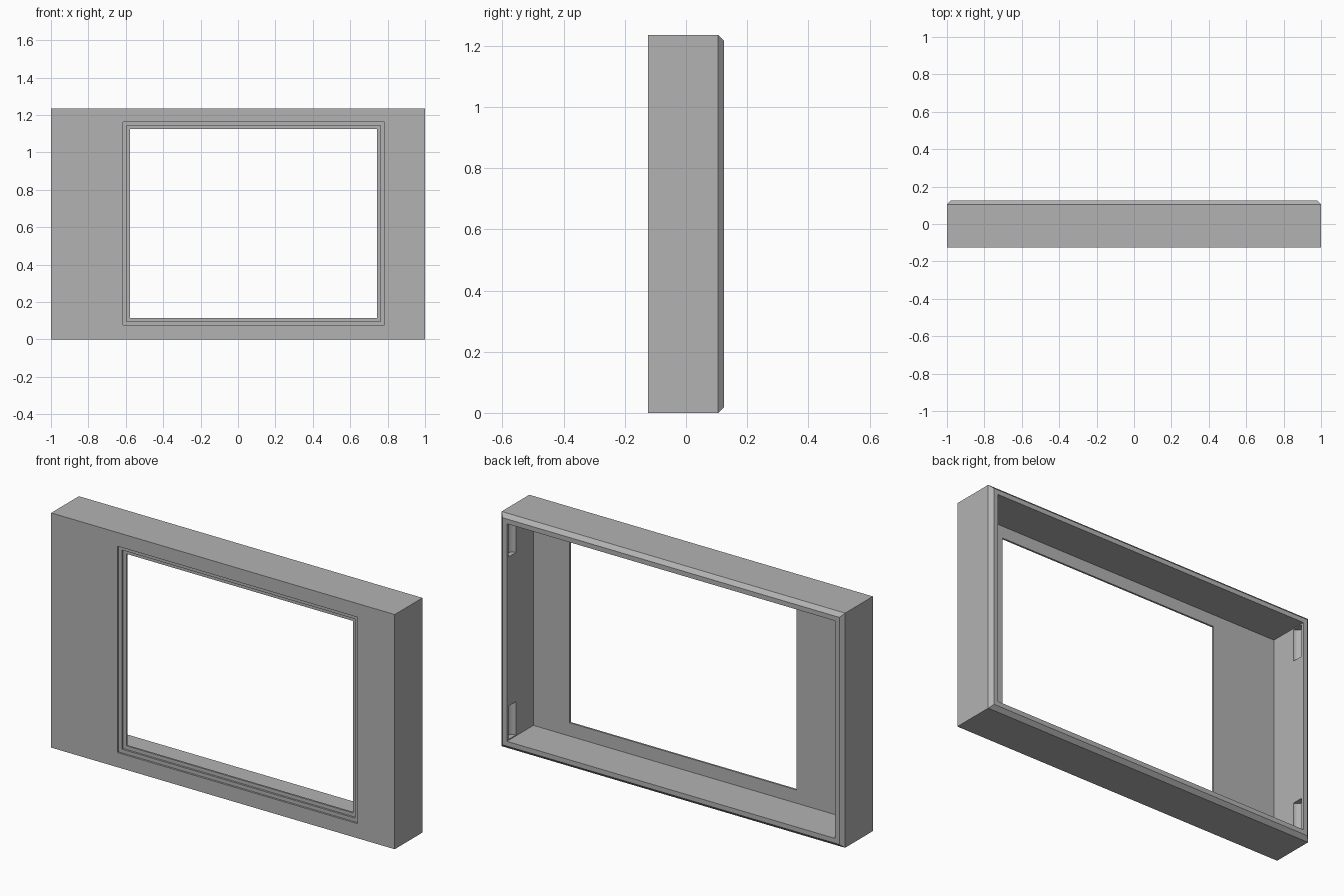
import bpy, bmesh
from mathutils import Matrix, Vector

cube = bpy.data.objects.get("Cube")
if cube:
    bpy.data.objects.remove(cube, do_unlink=True)

HEIGHT, DEPTH = 1.235, 0.25
FRONT, BACK = -DEPTH / 2, DEPTH / 2
CHAMFER, WALL, PANEL, STEP, LEDGE = 0.02, 0.045, 0.03, 0.01, 0.019
OUTER = (-1, 1, 0, HEIGHT)
WINDOW = (-0.577, 0.744, 0.115, 1.125)

grey = bpy.data.materials.new("plain grey")
grey.use_nodes = True
grey.diffuse_color = (0.45, 0.45, 0.45, 1)
grey.node_tree.nodes["Principled BSDF"].inputs["Base Color"].default_value = grey.diffuse_color


def make_object(name, bm):
    bmesh.ops.recalc_face_normals(bm, faces=bm.faces)
    mesh = bpy.data.meshes.new(name)
    bm.to_mesh(mesh)
    bm.free()
    mesh.materials.append(grey)
    obj = bpy.data.objects.new(name, mesh)
    bpy.context.collection.objects.link(obj)
    return obj


def ring(bm, rect, inset, y):
    """Rectangular loop of four vertices at depth y."""
    x0, x1, z0, z1 = rect
    x0, x1, z0, z1 = x0 + inset, x1 - inset, z0 + inset, z1 - inset
    return [bm.verts.new((x, y, z)) for x, z in ((x0, z0), (x1, z0), (x1, z1), (x0, z1))]


# Hollow casing: chamfered back rim, open back, stepped window in the front panel
inside = FRONT + PANEL
bm = bmesh.new()
loops = [ring(bm, *spec) for spec in (
    (OUTER, 0, FRONT),
    (OUTER, 0, BACK - CHAMFER),
    (OUTER, CHAMFER, BACK),
    (OUTER, WALL, BACK),
    (OUTER, WALL, inside),
    (WINDOW, 0, inside),
    (WINDOW, 0, FRONT + 2 * STEP),
    (WINDOW, -LEDGE, FRONT + 2 * STEP),
    (WINDOW, -LEDGE, FRONT + STEP),
    (WINDOW, -2 * LEDGE, FRONT + STEP),
    (WINDOW, -2 * LEDGE, FRONT),
)]
for a, b in zip(loops, loops[1:] + loops[:1]):
    for i in range(4):
        j = (i + 1) % 4
        bm.faces.new((a[i], a[j], b[j], b[i]))
casing = make_object("window_casing", bm)

# Rounded slots near the four corners of the side walls
SLOT_RADIUS, SLOT_LENGTH, SLOT_CENTRE = 0.03, 0.175, 0.1375
bm = bmesh.new()
for x in (WALL - 1, 1 - WALL):
    for z in (SLOT_CENTRE, HEIGHT - SLOT_CENTRE):
        bmesh.ops.create_cone(
            bm, cap_ends=True, segments=24, radius1=SLOT_RADIUS, radius2=SLOT_RADIUS,
            depth=SLOT_LENGTH, matrix=Matrix.Translation(Vector((x, 0.08, z))))
cutter = make_object("slot_cutter", bm)
cutter.hide_render = True

cut = casing.modifiers.new("corner slots", "BOOLEAN")
cut.operation = "DIFFERENCE"
cut.solver = "EXACT"
cut.object = cutter
bpy.ops.object.select_all(action="DESELECT")
casing.select_set(True)
bpy.context.view_layer.objects.active = casing
bpy.ops.object.modifier_apply(modifier=cut.name)
bpy.data.objects.remove(cutter, do_unlink=True)
bpy.ops.object.shade_smooth_by_angle(angle=0.5)
